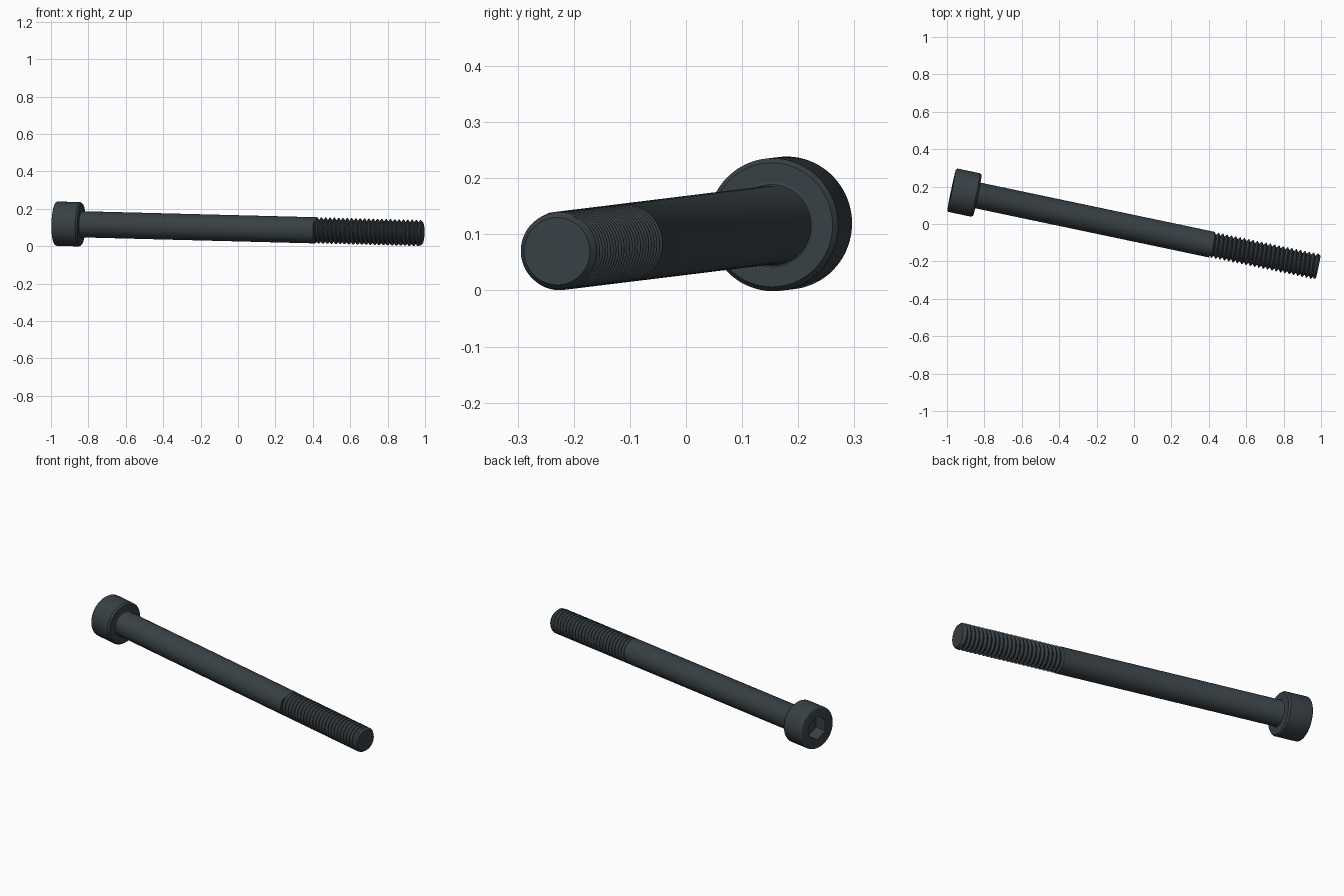
import bpy, bmesh, math
from mathutils import Vector

cube = bpy.data.objects.get("Cube")
if cube:
    bpy.data.objects.remove(cube)

SEG = 72
HEAD_END = Vector((-0.975, 0.182, 0.1205))
TIP_END = Vector((0.985, -0.23, 0.07))
AXIS = TIP_END - HEAD_END
LENGTH = AXIS.length
TURN = AXIS.to_track_quat('Z', 'Y')

steel = bpy.data.materials.new("black steel")
steel.use_nodes = True
colour = (0.040, 0.052, 0.060, 1)
steel.diffuse_color = colour
steel.node_tree.nodes["Principled BSDF"].inputs["Base Color"].default_value = colour


def circle(s, r):
    """Ring of radius r at distance s along the axis."""
    return lambda a: (s, r)


def hexagon(s, flat):
    """Six-sided ring with the given distance from centre to flat."""
    def ring(a):
        off = (a + math.pi / 6) % (math.pi / 3) - math.pi / 6
        return s, flat / math.cos(off)
    return ring


def lathe(name, rings, cap_start=False, cap_end=False, angle=30):
    bm = bmesh.new()
    angles = [2 * math.pi * i / SEG for i in range(SEG)]
    loops = []
    for ring in rings:
        loop = []
        for a in angles:
            s, r = ring(a)
            loop.append(bm.verts.new((r * math.cos(a), r * math.sin(a), s)))
        loops.append(loop)
    for low, high in zip(loops, loops[1:]):
        for i in range(SEG):
            j = (i + 1) % SEG
            bm.faces.new((low[i], low[j], high[j], high[i]))
    if cap_start:
        bm.faces.new(loops[0][::-1])
    if cap_end:
        bm.faces.new(loops[-1])
    bmesh.ops.remove_doubles(bm, verts=bm.verts, dist=1e-5)
    mesh = bpy.data.meshes.new(name)
    bm.to_mesh(mesh)
    bm.free()
    mesh.materials.append(steel)
    obj = bpy.data.objects.new(name, mesh)
    bpy.context.collection.objects.link(obj)
    obj.rotation_mode = 'QUATERNION'
    obj.rotation_quaternion = TURN
    obj.location = HEAD_END
    bpy.ops.object.select_all(action='DESELECT')
    obj.select_set(True)
    bpy.context.view_layer.objects.active = obj
    bpy.ops.object.shade_smooth_by_angle(angle=math.radians(angle))
    return obj


# Cap head with a six-sided socket, rounded rim and chamfered underside
HEAD_R, HEAD_H, SHANK_R = 0.1185, 0.141, 0.07
rim = [circle(0.010 * (1 - math.sin(t)), HEAD_R - 0.010 * (1 - math.cos(t)))
       for t in (math.pi / 2 * (1 - k / 4) for k in range(5))]
lathe("socket_head",
      [hexagon(0.07, 0.058), hexagon(0, 0.058)] + rim +
      [circle(HEAD_H - 0.010, HEAD_R), circle(HEAD_H, HEAD_R - 0.008),
       circle(HEAD_H, SHANK_R)], cap_start=True)

# Plain shank with a small fillet under the head
THREAD_START = 1.42
lathe("shank", [circle(HEAD_H, SHANK_R + 0.006), circle(HEAD_H + 0.002, SHANK_R + 0.002),
                circle(HEAD_H + 0.006, SHANK_R), circle(THREAD_START, SHANK_R)])

# Helical thread: crest and root rings shifted by one pitch per turn
PITCH, ROOT_R, CHAMFER = 0.0236, 0.057, 0.010
THREAD_END = LENGTH - CHAMFER


def helix(s, r):
    def ring(a):
        pos = s + PITCH * a / (2 * math.pi)
        if pos <= THREAD_START:
            return THREAD_START, SHANK_R
        if pos >= THREAD_END:
            return THREAD_END, SHANK_R - 0.002
        return pos, r
    return ring


profile = [(0, SHANK_R), (0.12, SHANK_R), (0.5, ROOT_R), (0.62, ROOT_R)]
turns = int((THREAD_END - THREAD_START) / PITCH) + 2
thread_rings = [helix(THREAD_START + (n - 1) * PITCH + f * PITCH, r)
                for n in range(turns + 1) for f, r in profile]

# The helix is one pitch out at the seam, so each turn meets the next there
def seam_thread():
    bm = bmesh.new()
    points = len(profile)
    loops = []
    for ring in thread_rings:
        loop = []
        for i in range(SEG + 1):
            a = 2 * math.pi * i / SEG
            s, r = ring(a)
            loop.append(bm.verts.new((r * math.cos(a), r * math.sin(a), s)))
        loops.append(loop)
    for low, high in zip(loops, loops[1:]):
        for i in range(SEG):
            bm.faces.new((low[i], low[i + 1], high[i + 1], high[i]))
    bmesh.ops.remove_doubles(bm, verts=bm.verts, dist=1e-5)
    bmesh.ops.dissolve_degenerate(bm, edges=bm.edges, dist=1e-5)
    mesh = bpy.data.meshes.new("thread")
    bm.to_mesh(mesh)
    bm.free()
    mesh.materials.append(steel)
    obj = bpy.data.objects.new("thread", mesh)
    bpy.context.collection.objects.link(obj)
    obj.rotation_mode = 'QUATERNION'
    obj.rotation_quaternion = TURN
    obj.location = HEAD_END
    bpy.ops.object.select_all(action='DESELECT')
    obj.select_set(True)
    bpy.context.view_layer.objects.active = obj
    bpy.ops.object.shade_smooth_by_angle(angle=math.radians(30))


seam_thread()

# Chamfered tip
lathe("tip", [circle(THREAD_END, SHANK_R - 0.002), circle(LENGTH, 0.060)], cap_end=True)
